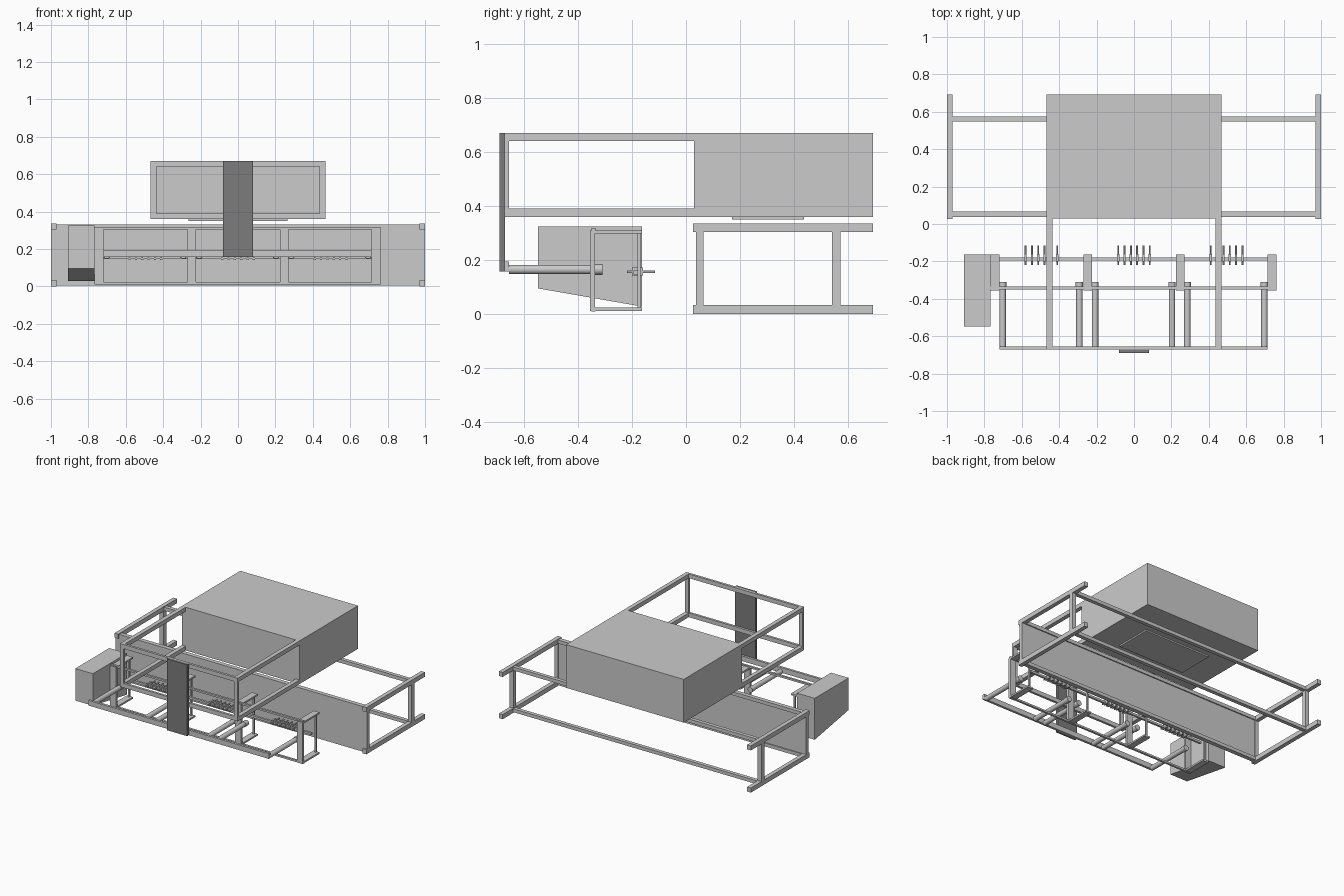
import bpy, bmesh
from math import pi

if "Cube" in bpy.data.objects:
    bpy.data.objects.remove(bpy.data.objects["Cube"])


def new_obj(name, bm):
    bmesh.ops.recalc_face_normals(bm, faces=bm.faces)
    me = bpy.data.meshes.new(name)
    bm.to_mesh(me)
    bm.free()
    ob = bpy.data.objects.new(name, me)
    bpy.context.collection.objects.link(ob)
    return ob


def box(name, x, y, z):
    """Box from (min, max) pairs on each axis."""
    bm = bmesh.new()
    bmesh.ops.create_cube(bm, size=1)
    for v in bm.verts:
        v.co = [r[0] if c < 0 else r[1] for c, r in zip(v.co, (x, y, z))]
    return new_obj(name, bm)


def rod(name, x, z, y0, y1, r, sides=24):
    """Cylinder running along y."""
    bpy.ops.mesh.primitive_cylinder_add(vertices=sides, radius=r, depth=y1 - y0,
                                        location=(x, (y0 + y1) / 2, z), rotation=(pi / 2, 0, 0))
    ob = bpy.context.object
    ob.name = name
    bpy.ops.object.shade_smooth_by_angle()
    return ob


def side(s, a, b):
    """Mirror an x range to side s."""
    return (a, b) if s > 0 else (-b, -a)


# Upper storage box with its underside plate
box("upper_box", (-.467, .467), (.03, .693), (.36, .67))
box("upper_box_underplate", (-.265, .265), (.17, .437), (.35, .362))

# Upper front frame
for z in ((.36, .39), (.64, .67)):
    box("upper_front_rail", (-.467, .467), (-.672, -.655), z)
    for s in (-1, 1):
        box("upper_side_rail", side(s, .437, .467), (-.672, .035), z)
for s in (-1, 1):
    box("upper_frame_post", side(s, .437, .467), (-.672, -.655), (.36, .67))

# Dark front support plate
plate = box("front_plate", (-.08, .08), (-.69, -.671), (.158, .67))
mat = bpy.data.materials.new("dark_grey")
mat.diffuse_color = (.2, .2, .2, 1)
mat.use_nodes = True
mat.node_tree.nodes["Principled BSDF"].inputs["Base Color"].default_value = mat.diffuse_color
plate.data.materials.append(mat)

# Lower rear frame
for s in (-1, 1):
    for z in ((.303, .335), (0, .033)):
        box("lower_side_rail", side(s, .97, 1), (.026, .693), z)
    for y in ((.037, .065), (.54, .572)):
        box("lower_post", side(s, .97, 1), y, (.01, .325))
for z in ((.305, .33), (.006, .03)):
    box("rear_crossbar", (-.98, .98), (.548, .575), z)
    box("front_crossbar", (-.98, .98), (.037, .068), z)
box("frame_panel", (-1, 1), (.037, .06), (.018, .32))

# Side box with sloped underside
bm = bmesh.new()
prof = [(-.548, .095), (-.163, .028), (-.163, .325), (-.548, .325)]
f = bm.faces.new([bm.verts.new((-.908, y, z)) for y, z in prof])
ext = bmesh.ops.extrude_face_region(bm, geom=[f])
bmesh.ops.translate(bm, vec=(.14, 0, 0),
                    verts=[v for v in ext["geom"] if isinstance(v, bmesh.types.BMVert)])
new_obj("side_box", bm)

# Bracket frames
for x in (-.743, -.248, .248, .738):
    w = (x - .023, x + .023)
    box("bracket_post", w, (-.355, -.337), (.012, .31))
    box("bracket_top", w, (-.355, -.163), (.298, .31))
    box("bracket_bottom", w, (-.355, -.163), (.012, .024))
    box("bracket_back_rod", (x - .006, x + .006), (-.18, -.168), (.02, .3))

# Horizontal beams joining the brackets
for z in ((.305, .318), (.01, .023)):
    box("bracket_beam", (-.766, .761), (-.35, -.335), z)
box("front_beam", (-.718, .715), (-.672, -.655), (.158, .195))
box("nozzle_bar", (-.72, .718), (-.195, -.18), (.147, .162))

# Push cylinders with end collars
for x in (-.702, -.292, -.208, .203, .285, .697):
    rod("push_cylinder", x, .165, -.656, -.33, .017)
    rod("push_cylinder_collar", x, .165, -.345, -.31, .0195)

# Three groups of six nozzles
for cx in (-.495, 0, .495):
    for i in range(6):
        x = cx + (i - 2.5) * .0338
        rod("nozzle_pin", x, .157, -.218, -.115, .005, 12)
        box("nozzle_block", (x - .006, x + .006), (-.2, -.16), (.142, .173))
